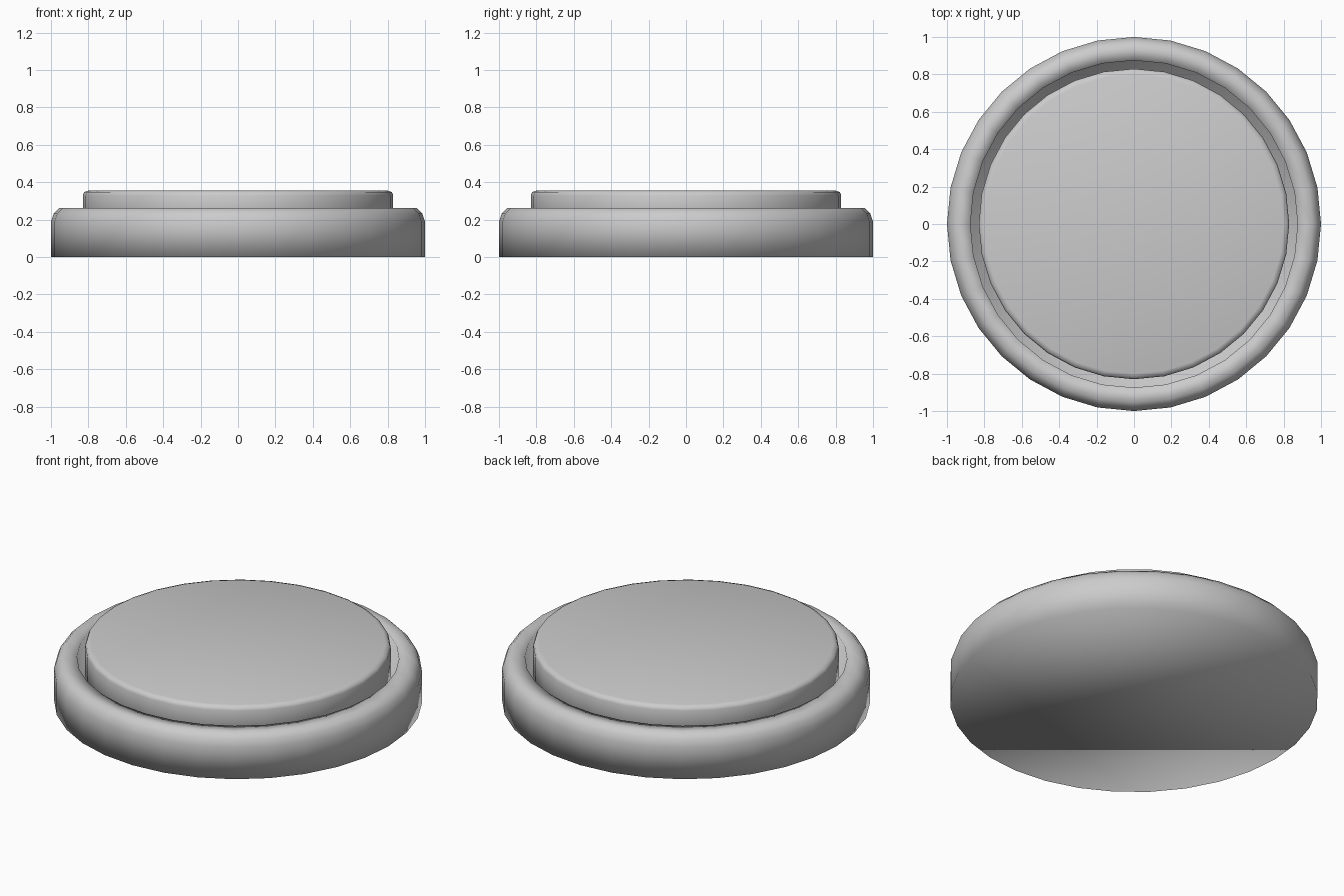
import bpy, bmesh, math

if "Cube" in bpy.data.objects:
    bpy.data.objects.remove(bpy.data.objects["Cube"])

SIDES = 32


def lathe(name, profile):
    """Spin (radius, z) points around z, closing both ends with n-gon caps."""
    bm = bmesh.new()
    rings = []
    for r, z in profile:
        rings.append([bm.verts.new((r * math.cos(2 * math.pi * i / SIDES),
                                    r * math.sin(2 * math.pi * i / SIDES), z))
                      for i in range(SIDES)])
    for a, b in zip(rings, rings[1:]):
        for i in range(SIDES):
            j = (i + 1) % SIDES
            bm.faces.new((a[i], a[j], b[j], b[i]))
    bm.faces.new(rings[0][::-1])
    bm.faces.new(rings[-1])
    bmesh.ops.recalc_face_normals(bm, faces=bm.faces)
    for f in bm.faces:
        f.smooth = True
    mesh = bpy.data.meshes.new(name)
    bm.to_mesh(mesh)
    bm.free()
    obj = bpy.data.objects.new(name, mesh)
    bpy.context.collection.objects.link(obj)
    return obj


# Base dish: outer wall, rounded shoulder, flat rim, recessed floor
lathe("base_ring", [(1.0, 0.0), (1.0, 0.19), (0.985, 0.232), (0.955, 0.262),
                    (0.875, 0.262), (0.875, 0.1)])

# Push button: straight wall with a small rounded top edge
lathe("push_button", [(0.83, 0.1), (0.83, 0.33), (0.823, 0.347), (0.80, 0.355)])
